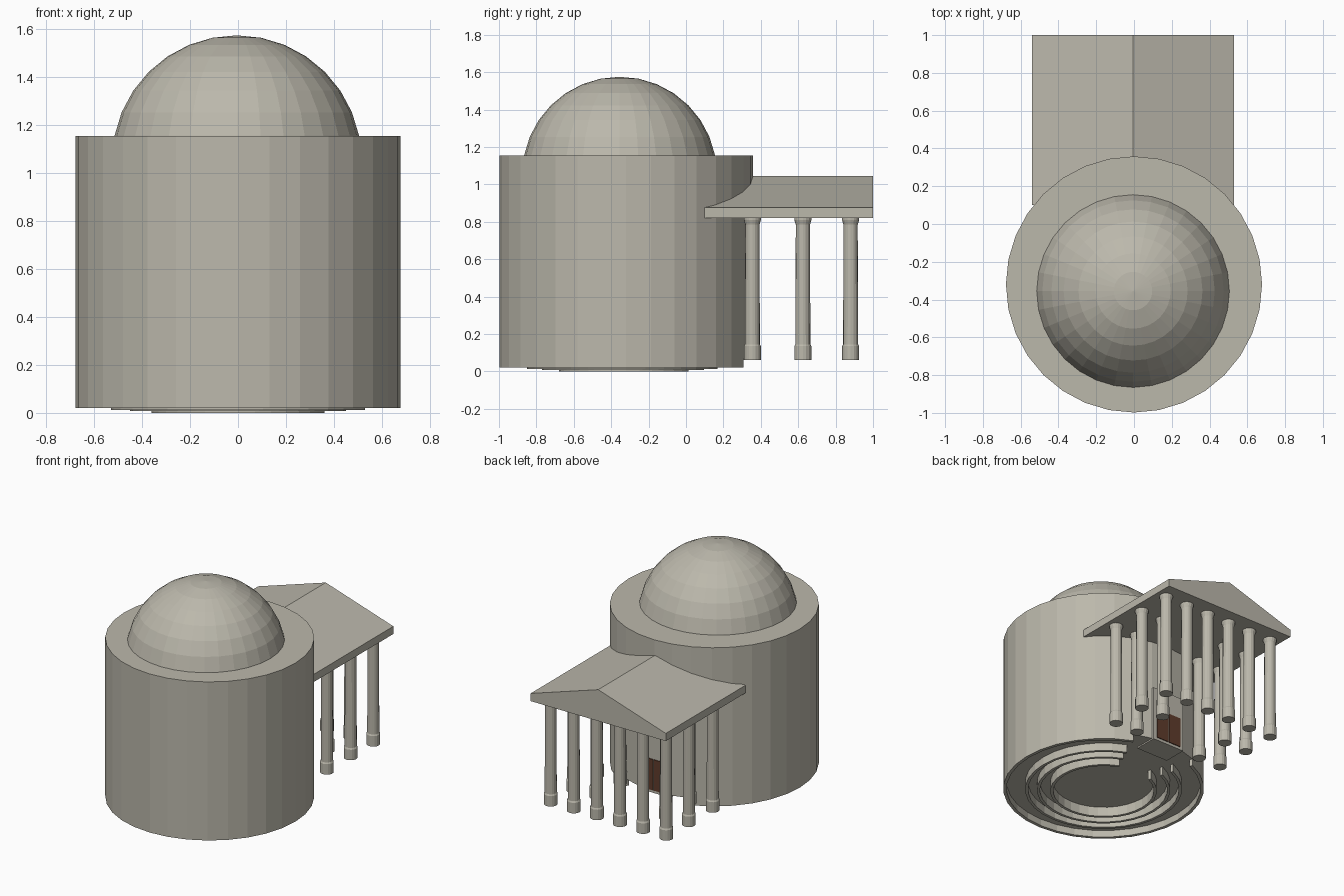
import bpy, bmesh, math
from mathutils import Matrix

if "Cube" in bpy.data.objects:
    bpy.data.objects.remove(bpy.data.objects["Cube"])


def material(name, rgb):
    m = bpy.data.materials.new(name)
    m.diffuse_color = (*rgb, 1)
    m.use_nodes = True
    m.node_tree.nodes["Principled BSDF"].inputs["Base Color"].default_value = m.diffuse_color
    return m


STONE = material("warm_stone", (0.50, 0.48, 0.41))
WOOD = material("dark_brown_wood", (0.115, 0.045, 0.025))


def finish(bm, name, mat):
    bmesh.ops.recalc_face_normals(bm, faces=bm.faces[:])
    me = bpy.data.meshes.new(name)
    bm.to_mesh(me)
    bm.free()
    me.materials.append(mat)
    ob = bpy.data.objects.new(name, me)
    bpy.context.collection.objects.link(ob)
    return ob


def lathe(name, profile, cx, cy, sides, mat=STONE):
    """Closed solid of revolution from (radius, z) points, bottom to top."""
    bm = bmesh.new()
    rings = [[bm.verts.new((cx + r * math.sin(2 * math.pi * i / sides),
                            cy + r * math.cos(2 * math.pi * i / sides), z))
              for i in range(sides)] for r, z in profile]
    for a, b in zip(rings, rings[1:]):
        for i in range(sides):
            j = (i + 1) % sides
            bm.faces.new((a[i], a[j], b[j], b[i]))
    bm.faces.new(rings[0])
    bm.faces.new(rings[-1])
    return finish(bm, name, mat)


def box(name, x0, x1, y0, y1, z0, z1, mat=STONE):
    bm = bmesh.new()
    bmesh.ops.create_cube(bm, size=1, matrix=Matrix.Translation(
        ((x0 + x1) / 2, (y0 + y1) / 2, (z0 + z1) / 2))
        @ Matrix.Diagonal((x1 - x0, y1 - y0, z1 - z0, 1)))
    return finish(bm, name, mat)


def open_ring(name, r_out, r_in, z0, z1, gap=2, sides=32):
    """Ring wall around the drum axis, with a wedge left open toward the door."""
    bm = bmesh.new()
    loops = []
    for i in range(gap, sides - gap + 1):
        a = 2 * math.pi * i / sides
        loops.append([bm.verts.new((r * math.sin(a), CY + r * math.cos(a), z))
                      for r, z in ((r_out, z0), (r_out, z1), (r_in, z1), (r_in, z0))])
    for a, b in zip(loops, loops[1:]):
        for k in range(4):
            bm.faces.new((a[k], a[(k + 1) % 4], b[(k + 1) % 4], b[k]))
    bm.faces.new(loops[0])
    bm.faces.new(loops[-1])
    return finish(bm, name, STONE)


CY = -0.32

# Drum
lathe("drum", [(0.62, 0.10), (0.62, 0.07), (0.678, 0.07), (0.678, 1.155)][2:], 0, CY, 32)

# Foundation rings under the drum, open toward the entrance
open_ring("foundation_ring_outer", 0.678, 0.655, 0.02, 0.07)
open_ring("foundation_ring_wide", 0.53, 0.51, 0.012, 0.07)
open_ring("foundation_ring_middle", 0.45, 0.43, 0.008, 0.07)
open_ring("foundation_ring_inner", 0.36, 0.34, 0.0, 0.07)

# Dome: upper part of a sphere
R, CZ = 0.52, 1.055
bm = bmesh.new()
bmesh.ops.create_uvsphere(bm, u_segments=32, v_segments=16, radius=R,
                          matrix=Matrix.Translation((-0.005, -0.355, CZ)))
bmesh.ops.bisect_plane(bm, geom=bm.verts[:] + bm.edges[:] + bm.faces[:],
                       plane_co=(0, 0, 1.15), plane_no=(0, 0, 1), clear_inner=True)
finish(bm, "dome", STONE)

# Porch roof: gable profile extruded in y
bm = bmesh.new()
ends = [[bm.verts.new((x, y, z)) for x, z in
         ((-0.54, 0.82), (0.53, 0.82), (0.53, 0.875), (-0.005, 1.045), (-0.54, 0.875))]
        for y in (0.10, 1.0)]
for k in range(5):
    bm.faces.new((ends[0][k], ends[0][(k + 1) % 5], ends[1][(k + 1) % 5], ends[1][k]))
for e in ends:
    bm.faces.new(e)
finish(bm, "porch_roof", STONE)

# Columns: six in front, four in each row behind
COLUMN = [(0.045, 0.06), (0.045, 0.135), (0.040, 0.145), (0.038, 0.785),
          (0.046, 0.81), (0.046, 0.825)]
for row, y in enumerate((0.88, 0.625, 0.355)):
    for i in range(6):
        if row and i in (2, 3):
            continue
        lathe(f"column_{row}_{i}", COLUMN, -0.46 + 0.183 * i, y, 16)

# Entrance block with double door
box("door_surround", -0.13, 0.13, 0.19, 0.362, 0.06, 0.46)
for side, x in (("left", -0.1), ("right", 0.003)):
    box("door_leaf_" + side, x, x + 0.097, 0.35, 0.368, 0.08, 0.30, WOOD)
